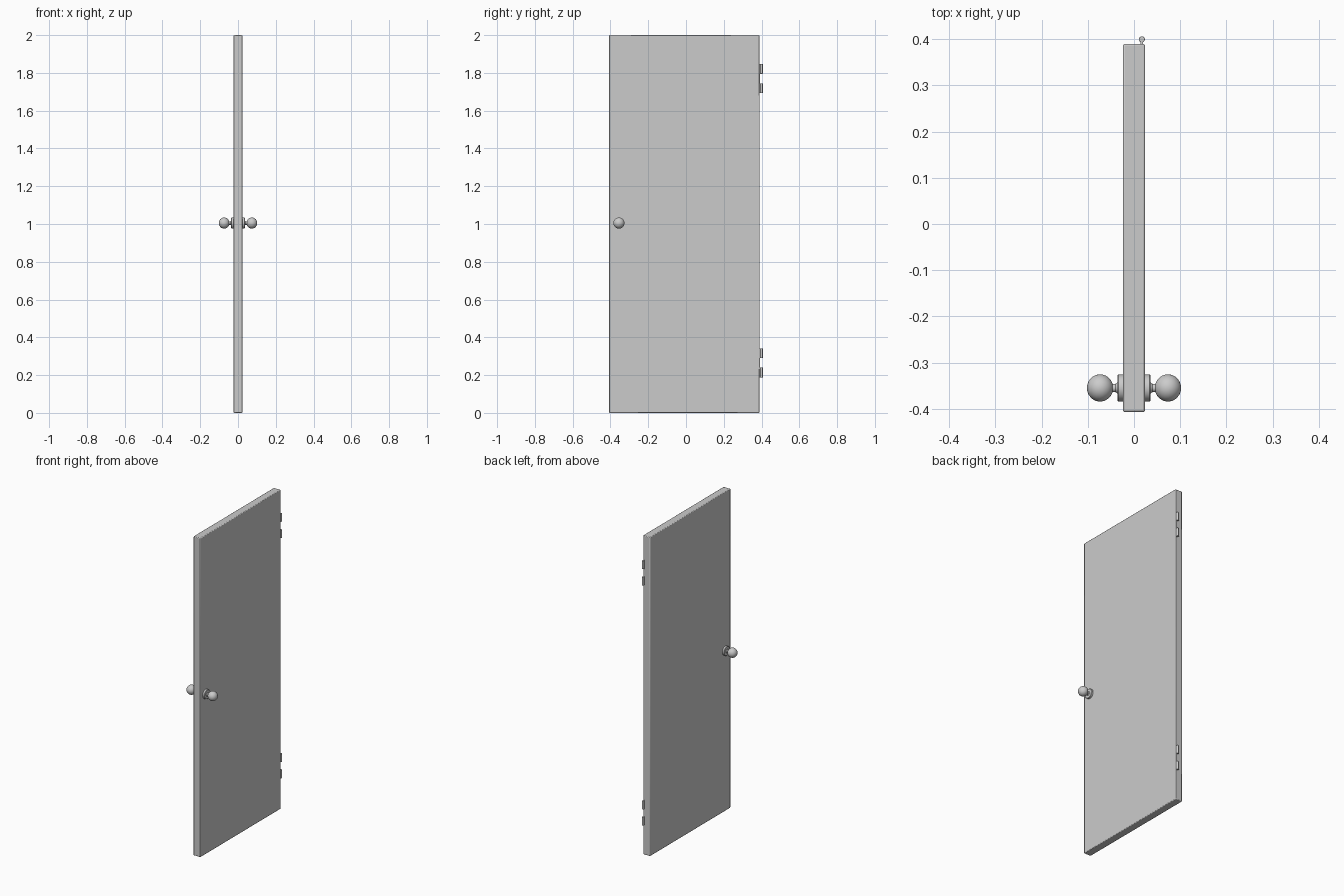
import bpy, math

if "Cube" in bpy.data.objects:
    bpy.data.objects.remove(bpy.data.objects["Cube"])

def cylinder(name, r, depth, loc, rot=(0, 0, 0), verts=32, bevel=0.0):
    bpy.ops.mesh.primitive_cylinder_add(vertices=verts, radius=r, depth=depth, location=loc, rotation=rot)
    return finish(name, bevel)

def box(name, size, loc, bevel=0.0):
    bpy.ops.mesh.primitive_cube_add(size=1, location=loc)
    bpy.context.object.scale = size
    return finish(name, bevel)

def finish(name, bevel):
    ob = bpy.context.object
    ob.name = name
    bpy.ops.object.transform_apply(location=False, rotation=True, scale=True)
    if bevel:
        m = ob.modifiers.new("bevel", 'BEVEL')
        m.width = bevel
        m.segments = 2
    bpy.ops.object.shade_smooth_by_angle(angle=math.radians(35))
    return ob

# door slab with softened edges
box("door_panel", (0.048, 0.797, 2.0), (0, -0.0085, 1.0), 0.004)

# knob, neck and round plate as one turned profile on each face
profile = [(0, 0.022), (0.029, 0.022), (0.029, 0.034), (0.027, 0.036),
           (0.012, 0.036), (0.009, 0.040), (0.009, 0.047)]
for i in range(12):
    a = math.radians(162 - i * 162 / 11)
    profile.append((0.0295 * math.sin(a), 0.0735 + 0.0285 * math.cos(a)))
SIDES = 32
for side, label in ((1, "right"), (-1, "left")):
    verts, faces = [], []
    for r, x in profile:
        for k in range(SIDES):
            t = 2 * math.pi * k / SIDES
            verts.append((side * x, r * math.cos(t) * side, r * math.sin(t)))
    for j in range(len(profile) - 1):
        for k in range(SIDES):
            n = (k + 1) % SIDES
            faces.append((j * SIDES + k, j * SIDES + n, (j + 1) * SIDES + n, (j + 1) * SIDES + k))
    me = bpy.data.meshes.new("knob_" + label)
    me.from_pydata(verts, [], faces)
    ob = bpy.data.objects.new("knob_" + label, me)
    ob.location = (0, -0.355, 1.005)
    bpy.context.collection.objects.link(ob)
    bpy.ops.object.select_all(action='DESELECT')
    ob.select_set(True)
    bpy.context.view_layer.objects.active = ob
    bpy.ops.object.mode_set(mode='EDIT')
    bpy.ops.mesh.select_all(action='SELECT')
    bpy.ops.mesh.remove_doubles(threshold=0.00001)
    bpy.ops.mesh.normals_make_consistent(inside=False)
    bpy.ops.object.mode_set(mode='OBJECT')
    bpy.ops.object.shade_smooth_by_angle(angle=math.radians(35))

# hinges: two knuckles with an open gap, joined to the door edge by a leaf
for label, z in (("upper", 1.77), ("lower", 0.265)):
    for s, part in ((1, "top"), (-1, "bottom")):
        zc = z + s * 0.051
        cylinder(f"{label}_hinge_knuckle_{part}", 0.0065, 0.052, (0.017, 0.4, zc), verts=20, bevel=0.001)
        box(f"{label}_hinge_leaf_{part}", (0.005, 0.014, 0.052), (0.017, 0.393, zc))
    box(f"{label}_hinge_strap", (0.006, 0.008, 0.06), (0.017, 0.388, z))
